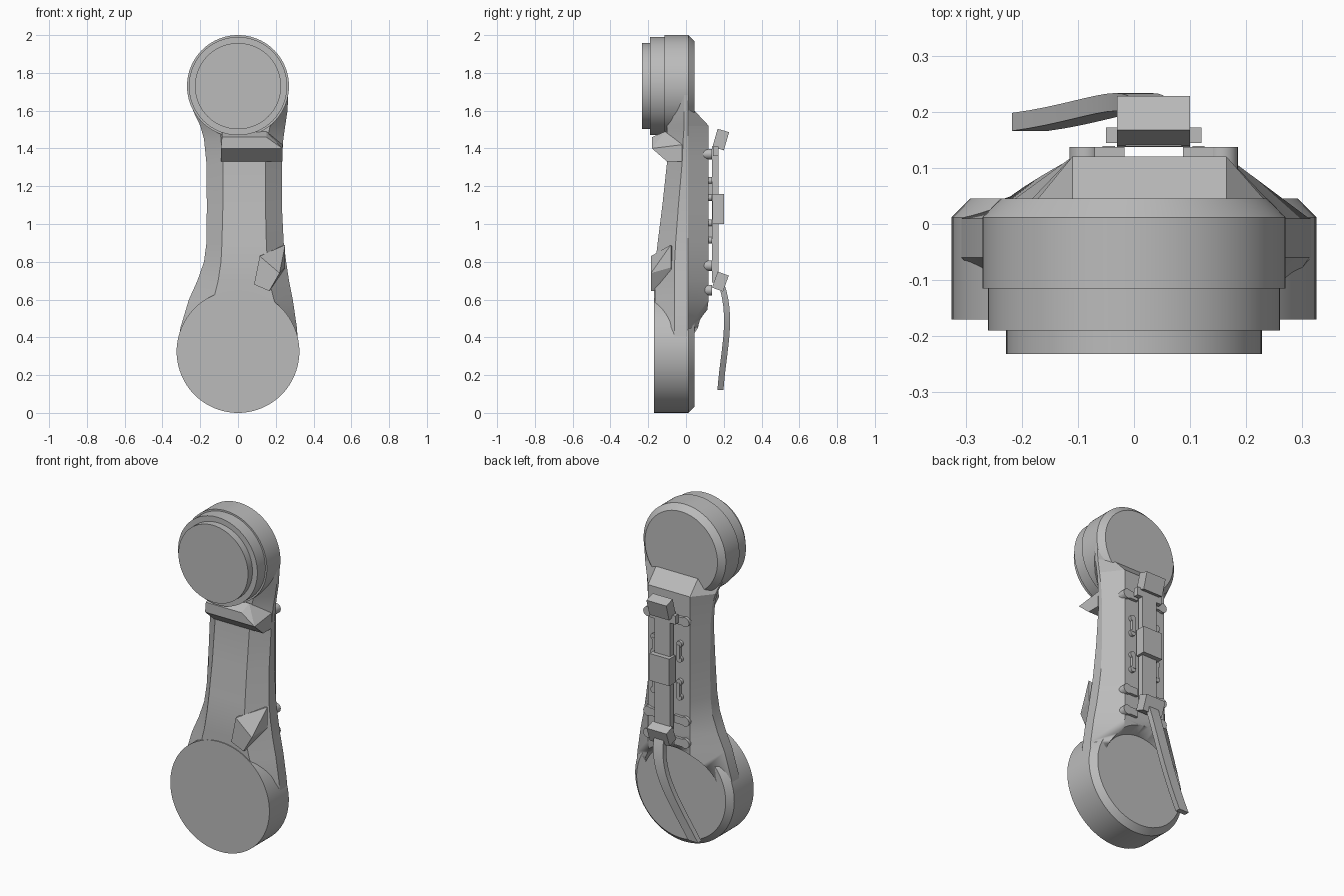
import bpy, bmesh, math
from mathutils import Vector, Matrix
from mathutils.geometry import interpolate_bezier

default = bpy.data.objects.get("Cube")
if default:
    bpy.data.objects.remove(default, do_unlink=True)

grey = bpy.data.materials.new("plain_grey")
grey.use_nodes = True
grey.diffuse_color = (0.5, 0.5, 0.5, 1)
grey.node_tree.nodes["Principled BSDF"].inputs["Base Color"].default_value = (0.5, 0.5, 0.5, 1)


def finish(name, bm, smooth=False):
    bmesh.ops.recalc_face_normals(bm, faces=bm.faces[:])
    mesh = bpy.data.meshes.new(name)
    bm.to_mesh(mesh)
    bm.free()
    mesh.materials.append(grey)
    ob = bpy.data.objects.new(name, mesh)
    bpy.context.collection.objects.link(ob)
    bpy.ops.object.select_all(action='DESELECT')
    ob.select_set(True)
    bpy.context.view_layer.objects.active = ob
    if smooth:
        bpy.ops.object.shade_smooth_by_angle(angle=math.radians(25))
    return ob


def loft(name, rings, smooth=True):
    """Skin a list of equal-length closed rings and cap both ends."""
    bm = bmesh.new()
    loops = [[bm.verts.new(p) for p in ring] for ring in rings]
    n = len(loops[0])
    for a, b in zip(loops, loops[1:]):
        for i in range(n):
            j = (i + 1) % n
            bm.faces.new((a[i], a[j], b[j], b[i]))
    bm.faces.new(loops[0])
    bm.faces.new(loops[-1])
    return finish(name, bm, smooth)


def turned(name, profile, x, z, sides=64):
    """Round part about a y axis from (radius, y) pairs."""
    angles = [math.tau * i / sides for i in range(sides)]
    return loft(name, [[(x + r * math.cos(a), y, z + r * math.sin(a)) for a in angles]
                       for r, y in profile])


def box(name, centre, size, tilt=0):
    bm = bmesh.new()
    m = (Matrix.Translation(centre) @ Matrix.Rotation(tilt, 4, 'X')
         @ Matrix.Diagonal((*size, 1)))
    bmesh.ops.create_cube(bm, size=1, matrix=m)
    return finish(name, bm)


def hull(name, points):
    bm = bmesh.new()
    for p in points:
        bm.verts.new(p)
    bmesh.ops.convex_hull(bm, input=bm.verts[:])
    bmesh.ops.dissolve_limit(bm, angle_limit=0.02, verts=bm.verts[:], edges=bm.edges[:])
    return finish(name, bm)


# Round ends
LOW, HIGH = 0.325, 1.73
turned("lower_drum", [(LOW, -.17), (LOW, .012), (.292, .045)], 0, LOW, 96)
turned("upper_drum", [(.228, -.232), (.228, -.19), (.26, -.19), (.26, -.115),
                      (.27, -.115), (.27, .012), (.238, .045)], 0, HIGH, 96)

# Neck: z, left, right, back y, front y, front panel left and right, side edge y
sections = [
    (.33, -.32, .32, .04, -.165, -.25, .26, -.06),
    (.45, -.305, .312, .1, -.165, -.2, .24, -.06),
    (.6, -.26, .29, .12, -.165, -.13, .19, -.06),
    (.7, -.215, .27, .12, -.165, -.105, .165, -.06),
    (.8, -.18, .255, .12, -.162, -.09, .155, -.06),
    (.9, -.167, .242, .12, -.15, -.085, .15, -.055),
    (1.1, -.165, .232, .12, -.125, -.08, .145, -.04),
    (1.33, -.168, .232, .12, -.1, -.08, .145, -.02),
    (1.45, -.18, .24, .12, -.1, -.09, .155, -.015),
    (1.52, -.2, .25, .12, -.1, -.1, .17, -.01),
    (1.6, -.238, .262, .045, -.1, -.15, .2, -.01),
    (HIGH, -.265, .268, .04, -.1, -.2, .22, -.01),
]
neck = loft("neck", [
    [(xl, .01, z), (-.11, yb, z), (.165, yb, z), (xr, .01, z),
     (xr, ys, z), (pr, yf, z), (pl, yf, z), (xl, ys, z)]
    for z, xl, xr, yb, yf, pl, pr, ys in sections])

# Flared round recess at the foot of the back pad
cutter = turned("recess_cutter", [(.25, .04), (.305, .2)], 0, LOW)
cutter.hide_render = True
cut = neck.modifiers.new("recess", 'BOOLEAN')
cut.operation = 'DIFFERENCE'
cut.solver = 'EXACT'
cut.object = cutter
bpy.context.view_layer.objects.active = neck
bpy.ops.object.modifier_apply(modifier=cut.name)
bpy.data.objects.remove(cutter, do_unlink=True)

# Front shelf below the upper drum
shelf = [(-.18, 1.46), (-.18, 1.40), (-.10, 1.33), (-.02, 1.33), (-.02, 1.42), (-.11, 1.49)]
hull("front_shelf", [(x, y, z) for y, z in shelf
                     for x in ((-.085, .15) if z > 1.45 else (-.09, .235))])

# Angled lug above the lower drum
hull("front_lug", [(.115, -.185, .83), (.25, -.08, .89), (.25, -.08, .77), (.22, -.185, .74),
                   (.165, -.185, .645), (.085, -.185, .68), (.12, -.05, .84), (.18, -.05, .65)])

# Rear rail with its blocks
MID = .035
box("rail", (MID, .155, 1.05), (.1, .034, .72))
box("rail_top_plate", (MID, .158, 1.385), (.17, .028, .05))
box("rail_middle_block", (MID, .17, 1.08), (.13, .06, .16))
box("rail_top_block", (MID, .184, 1.447), (.13, .063, .1), -.28)
box("rail_bottom_block", (MID, .182, .695), (.13, .062, .09), -.35)

# Flat cable hanging from the rail
path = interpolate_bezier(Vector((MID, .185, .69)), Vector((.03, .25, .5)),
                          Vector((-.05, .2, .35)), Vector((-.185, .182, .12)), 14)
loft("cable", [[p + Vector((sx * .032, sy * .016, 0))
                for sx, sy in ((-1, -1), (1, -1), (1, 1), (-1, 1))] for p in path])

# Mounting ears and clips on both sides of the rail
for side, name in ((1, "left"), (-1, "right")):
    ear_x = MID + side * .122
    for z in (.65, .78, 1.37):
        turned(name + "_ear", [(.014, .07), (.028, .085), (.028, .137)], ear_x, z, 24)
        box(name + "_ear_web", (ear_x - side * .035, .122, z), (.07, .03, .045))
    for z in (.96, 1.185):
        box(name + "_clip", (MID + side * .08, .127, z), (.022, .024, .08))
        for end in (-1, 1):
            turned(name + "_clip_foot", [(.018, .105), (.018, .137)],
                   MID + side * .085, z + end * .045, 16)
